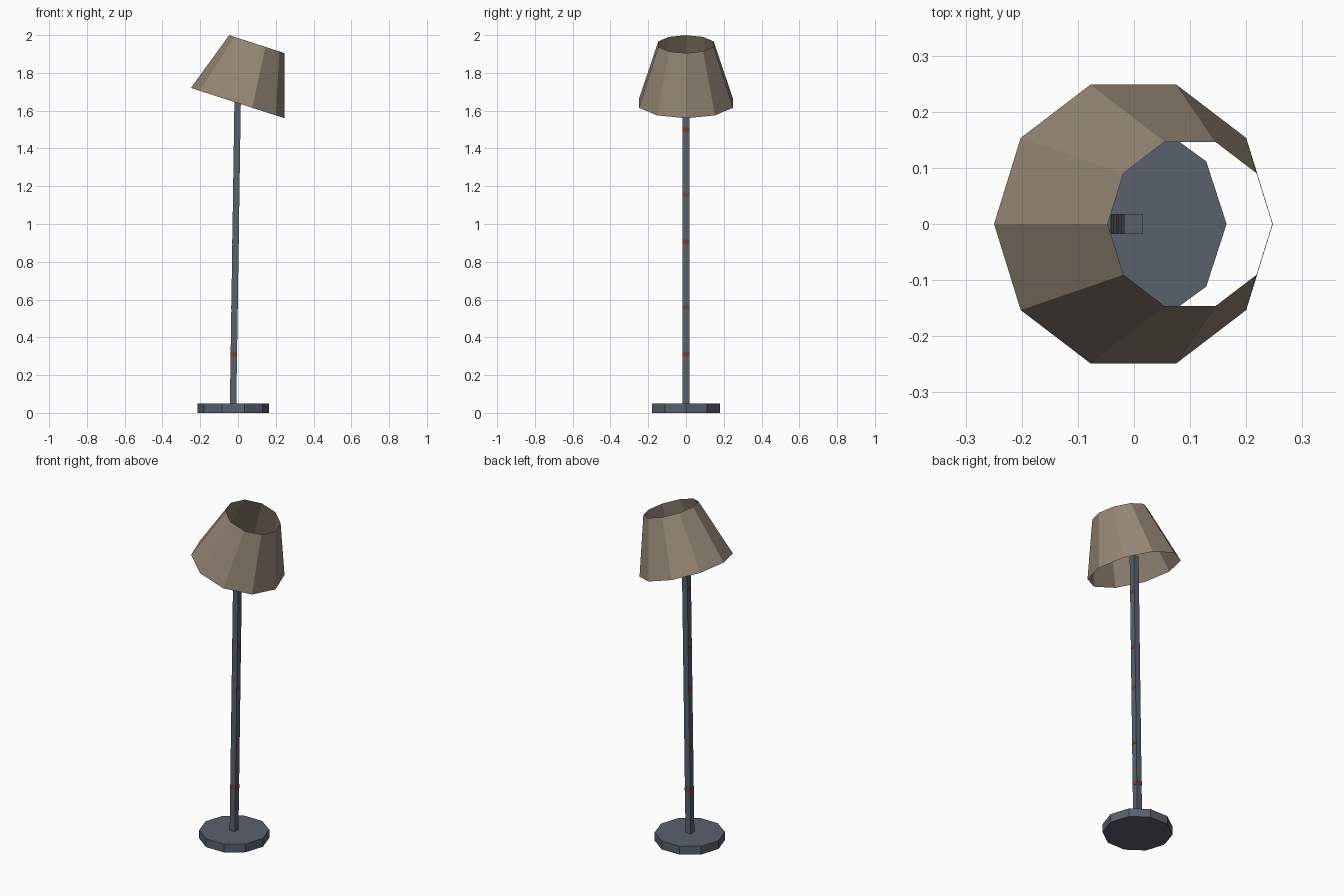
import bpy, bmesh, math
from mathutils import Matrix, Vector

if "Cube" in bpy.data.objects:
    bpy.data.objects.remove(bpy.data.objects["Cube"])

def material(name, rgb):
    m = bpy.data.materials.new(name)
    m.diffuse_color = (*rgb, 1.0)
    m.use_nodes = True
    m.node_tree.nodes["Principled BSDF"].inputs["Base Color"].default_value = m.diffuse_color
    return m

STEEL = material("blue grey metal", (0.10, 0.12, 0.155))
CLOTH = material("beige cloth", (0.30, 0.24, 0.18))
RUST = material("rust", (0.19, 0.05, 0.025))

def finish(name, bm, mat):
    me = bpy.data.meshes.new(name)
    bm.to_mesh(me)
    bm.free()
    me.materials.append(mat)
    ob = bpy.data.objects.new(name, me)
    bpy.context.collection.objects.link(ob)
    return ob

def loft(name, rings, mat, capped=True):
    """Skin rings of points, optionally closing both ends."""
    bm = bmesh.new()
    loops = [[bm.verts.new(p) for p in ring] for ring in rings]
    n = len(loops[0])
    for a, b in zip(loops, loops[1:]):
        for i in range(n):
            j = (i + 1) % n
            bm.faces.new((a[i], a[j], b[j], b[i]))
    if capped:
        bm.faces.new(loops[0][::-1])
        bm.faces.new(loops[-1])
    return finish(name, bm, mat)

def circle(r, z, n=10):
    return [Vector((r * math.cos(math.tau * i / n), r * math.sin(math.tau * i / n), z))
            for i in range(n)]

def rect(cx, hx, hy, z):
    return [Vector((cx + sx * hx, sy * hy, z))
            for sx, sy in ((-1, -1), (1, -1), (1, 1), (-1, 1))]

# Ten-sided foot
foot_at = Vector((-0.025, 0, 0))
loft("base", [[p + foot_at for p in circle(0.19, z)] for z in (0, 0.05)], STEEL)

# Slightly leaning square pole
POLE_TOP = 1.72
def lean(z):
    return -0.026 + 0.025 * (z - 0.05) / (POLE_TOP - 0.05)
loft("pole", [rect(lean(z), 0.017, 0.0175, z) for z in (0.04, POLE_TOP)], STEEL)

# Small rust marks on the pole
for k, z in enumerate((0.31, 0.56, 0.905, 1.155, 1.5)):
    h = 0.012 if k % 2 == 0 else 0.009
    hy = 0.0182 if k == 0 else 0.016
    loft(f"rust_mark_{k + 1}",
         [rect(lean(t), 0.0178, hy, t) for t in (z - h, z + h)], RUST)

# Open, tilted ten-sided shade
tilt = Matrix.Translation((-0.001, 0, 1.64)) @ Matrix.Rotation(math.radians(17.9), 4, 'Y')
loft("shade", [[tilt @ p for p in circle(r, z)] for r, z in ((0.261, 0), (0.154, 0.328))],
     CLOTH, capped=False)
